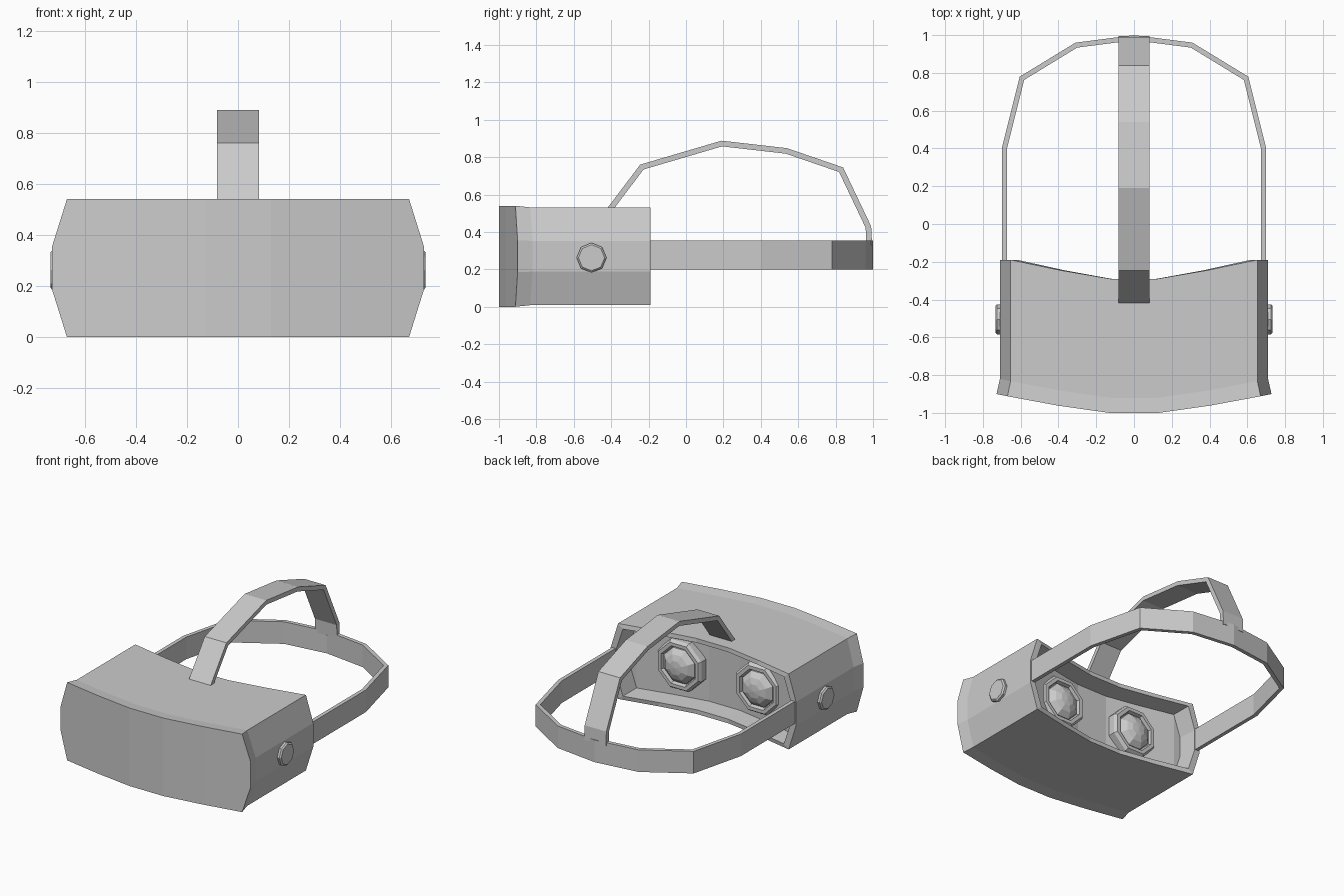
import bpy, math
from mathutils import Vector

if "Cube" in bpy.data.objects:
    bpy.data.objects.remove(bpy.data.objects["Cube"])


def make(name, verts, faces):
    me = bpy.data.meshes.new(name)
    me.from_pydata([tuple(v) for v in verts], [], faces)
    me.update()
    ob = bpy.data.objects.new(name, me)
    bpy.context.collection.objects.link(ob)
    bpy.ops.object.select_all(action='DESELECT')
    bpy.context.view_layer.objects.active = ob
    ob.select_set(True)
    bpy.ops.object.mode_set(mode='EDIT')
    bpy.ops.mesh.select_all(action='SELECT')
    bpy.ops.mesh.normals_make_consistent(inside=False)
    bpy.ops.object.mode_set(mode='OBJECT')
    return ob


def ribbon(name, path, thick, lo, hi, place):
    """Flat band: 2D path, mitred to its right by thick, extruded from lo to hi."""
    pts = [Vector(p) for p in path]
    verts, faces = [], []
    for i, p in enumerate(pts):
        dirs = []
        if i:
            dirs.append((p - pts[i - 1]).normalized())
        if i < len(pts) - 1:
            dirs.append((pts[i + 1] - p).normalized())
        ns = [Vector((d.y, -d.x)) for d in dirs]
        n = sum(ns, Vector((0, 0))).normalized()
        q = p + n * thick / n.dot(ns[0])
        verts += [place(p, lo), place(p, hi), place(q, hi), place(q, lo)]
    for i in range(len(pts) - 1):
        for k in range(4):
            a, b = i * 4 + k, i * 4 + (k + 1) % 4
            faces.append((a, b, b + 4, a + 4))
    e = len(verts) - 4
    faces += [(0, 1, 2, 3), (e, e + 1, e + 2, e + 3)]
    return make(name, verts, faces)


def lathe(name, profile, place, sides=8, turn=0.0):
    """Revolve (radius, depth) points, closing the last ring with a cap."""
    verts, faces = [], []
    for r, d in profile:
        for k in range(sides):
            a = turn + 2 * math.pi * k / sides
            verts.append(place(r * math.cos(a), r * math.sin(a), d))
    for i in range(len(profile) - 1):
        for k in range(sides):
            a, b = i * sides + k, i * sides + (k + 1) % sides
            faces.append((a, b, b + sides, a + sides))
    n = len(verts)
    faces += [tuple(range(n - sides, n)), tuple(range(sides))]
    return make(name, verts, faces)


def bend(x, table):
    x = abs(x)
    for (x0, y0), (x1, y1) in zip(table, table[1:]):
        if x <= x1:
            return y0 + (y1 - y0) * (x - x0) / (x1 - x0)
    return table[-1][1]


# Visor shell: one outline swept through front, lip, rear rim and recess
front = [(0, -1), (.13, -1), (.40, -.962), (.67, -.912), (.73, -.9)]
rear = [(0, -.29), (.13, -.29), (.40, -.245), (.655, -.19), (.71, -.19)]
half = [(.13, .54), (.40, .54), (.67, .54), (.728, .355),
        (.728, .185), (.67, 0), (.40, 0), (.13, 0)]
outline = half + [(-x, z) for x, z in reversed(half)]
layers = [  # curve, y offset, x scale, z scale
    (front, 0, 1, 1), (front, .08, .975, .968), (rear, 0, .975, .968),
    (rear, 0, .92, .86), (rear, -.13, .90, .82)]
verts, faces = [], []
for curve, dy, sx, sz in layers:
    for x, z in outline:
        verts.append((x * sx, bend(x, curve) + dy, .27 + (z - .27) * sz))
n = len(outline)
for i in range(len(layers) - 1):
    for k in range(n):
        a, b = i * n + k, i * n + (k + 1) % n
        faces.append((a, b, b + n, a + n))
for base in (0, (len(layers) - 1) * n):
    cols = [(0, 7), (1, 6), (2, 5)]
    for (a, b), (c, d) in zip(cols, cols[1:]):
        faces.append((base + a, base + c, base + d, base + b))
        faces.append(tuple(base + 15 - j for j in (a, c, d, b)))
    faces.append((base + 2, base + 3, base + 4, base + 5))
    faces.append(tuple(base + 15 - j for j in (2, 3, 4, 5)))
    faces.append((base, base + 7, base + 8, base + 15))
make("visor_shell", verts, faces)

for side, s in (("left", -1), ("right", 1)):
    # Eyepiece ring and faceted lens facing the wearer
    def eye(u, v, d, s=s):
        return (s * .30 + u, -.41 + d, .27 + v)
    t = math.pi / 8
    lathe(side + "_eyepiece_ring",
          [(.18, 0), (.18, .05), (.165, .07), (.14, .07), (.13, .04)], eye, turn=t)
    lathe(side + "_lens",
          [(.13, .03), (.125, .055), (.09, .085), (.05, .10), (.001, .105)], eye, turn=t)

    # Side knob
    lathe(side + "_knob", [(.08, .68), (.08, .725), (.07, .734)],
          lambda u, v, d, s=s: (s * d, -.505 + u, .262 + v))

# Head strap around the back
arc = [(.70, -.22), (.70, .40), (.605, .78), (.31, .96)]
path = [(-x, y) for x, y in arc] + [(0, 1)] + arc[::-1]
ribbon("head_strap", path, .027, .20, .353, lambda p, w: (p.x, p.y, w))

# Top strap from visor to the back of the head strap
over = [(-.43, .515), (-.245, .76), (.19, .888), (.54, .848),
        (.84, .745), (.99, .43), (.995, .33)]
ribbon("top_strap", over, .03, -.083, .083, lambda p, w: (w, p.x, p.y))
